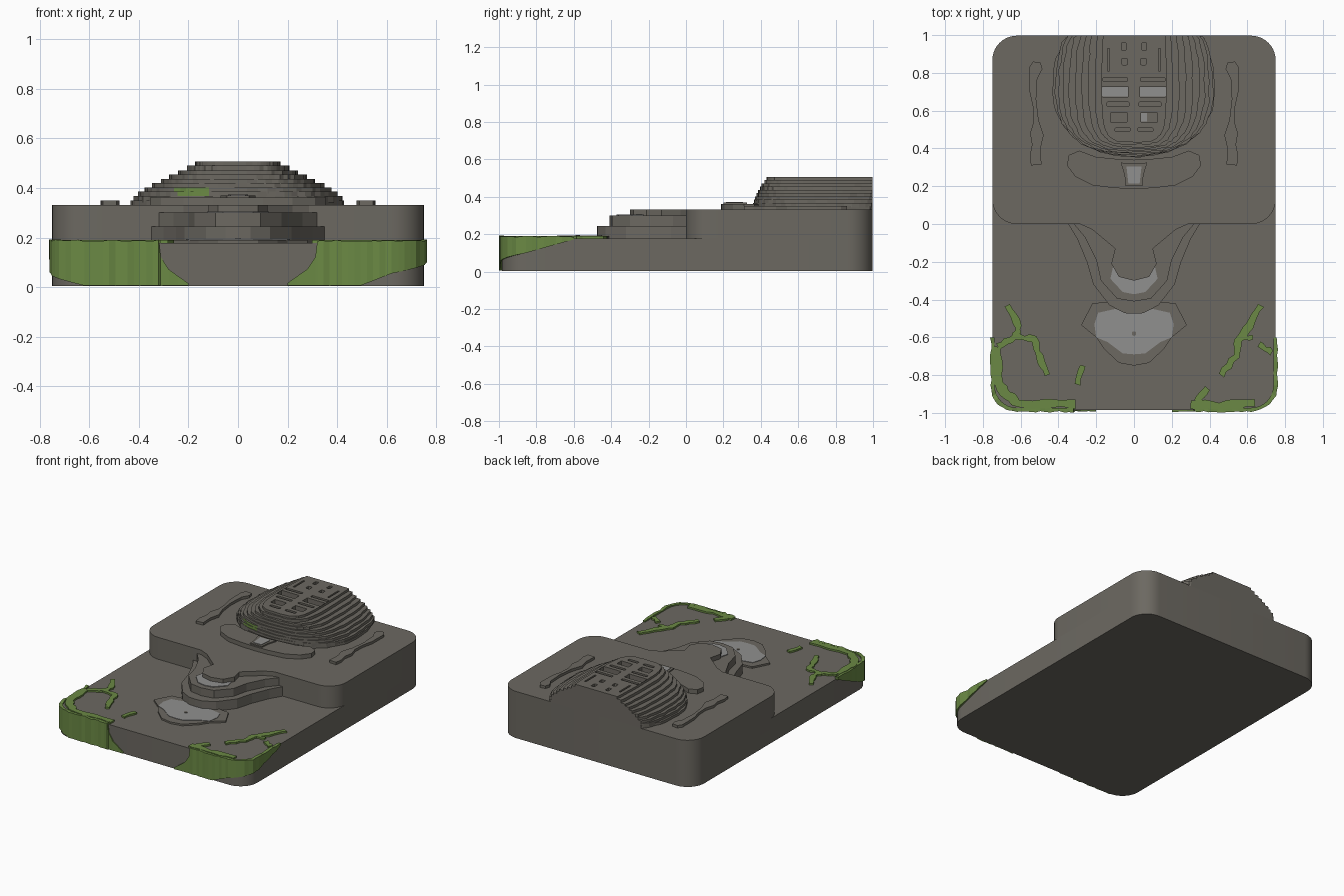
import bpy, bmesh, math, random
from mathutils import Vector

if "Cube" in bpy.data.objects:
    bpy.data.objects.remove(bpy.data.objects["Cube"])
random.seed(4)


def material(name, rgb):
    m = bpy.data.materials.new(name)
    m.diffuse_color = (*rgb, 1)
    m.use_nodes = True
    m.node_tree.nodes["Principled BSDF"].inputs["Base Color"].default_value = m.diffuse_color
    return m


STONE = material("dark stone", (0.150, 0.140, 0.120))
PALE = material("pale stone", (0.28, 0.28, 0.275))
MOSS = material("moss green", (0.145, 0.25, 0.058))


def finish(name, bm, mats):
    bmesh.ops.recalc_face_normals(bm, faces=bm.faces[:])
    me = bpy.data.meshes.new(name)
    bm.to_mesh(me)
    bm.free()
    for m in mats:
        me.materials.append(m)
    ob = bpy.data.objects.new(name, me)
    bpy.context.collection.objects.link(ob)
    return ob


def add_prism(bm, pts, z0, z1):
    lo = [bm.verts.new((x, y, z0)) for x, y in pts]
    hi = [bm.verts.new((x, y, z1)) for x, y in pts]
    bm.faces.new(lo)
    bm.faces.new(hi)
    n = len(pts)
    for i in range(n):
        j = (i + 1) % n
        bm.faces.new((lo[i], lo[j], hi[j], hi[i]))


def prism(name, pts, z0, z1, mat=STONE):
    bm = bmesh.new()
    add_prism(bm, pts, z0, z1)
    return finish(name, bm, [mat])


def mirrored(half):
    return half + [(-x, y) for x, y in reversed(half) if x > 1e-6]


def rounded(x0, x1, y0, y1, r, n=10):
    pts = []
    for cx, cy, a in ((x1 - r, y1 - r, 0), (x0 + r, y1 - r, 90),
                      (x0 + r, y0 + r, 180), (x1 - r, y0 + r, 270)):
        for i in range(n + 1):
            t = math.radians(a + 90 * i / n)
            pts.append((cx + r * math.cos(t), cy + r * math.sin(t)))
    return pts


# stone slabs
for nm, y0, z0, z1 in (("lower_slab", -0.985, 0.004, 0.178), ("upper_slab", 0.0, 0.1, 0.332)):
    ob = prism(nm, rounded(-0.75, 0.75, y0, 0.997, 0.13), z0, z1)
    for p in ob.data.polygons:
        p.use_smooth = abs(p.normal.z) < 0.5
    bpy.context.view_layer.objects.active = ob
    ob.select_set(True)
    bpy.ops.object.shade_smooth_by_angle(angle=math.radians(35))
    ob.select_set(False)


# stepped dome, cut flush with the back wall
def tier_outline(w, front, e):
    pts, n = [], 72
    for i in range(n):
        t = 2 * math.pi * (i + 0.5) / n
        c, s = math.cos(t), math.sin(t)
        k = 1 + random.uniform(-0.012, 0.012)
        x = math.copysign(abs(c) ** (2 / e), c) * w * k
        y = math.copysign(abs(s) ** (2 / e), s) * k
        y = 0.72 + y * (0.46 if s > 0 else 0.72 - front)
        pts.append((x, min(y, 0.997)))
    # drop the redundant points along the flat back
    back = [i for i, p in enumerate(pts) if p[1] >= 0.997]
    return [p for i, p in enumerate(pts) if i not in back[1:-1]]


tiers = [(0.35, 0.43, 0.355), (0.367, 0.42, 0.36), (0.385, 0.40, 0.366), (0.402, 0.375, 0.372),
         (0.42, 0.345, 0.38), (0.437, 0.31, 0.388), (0.455, 0.275, 0.396), (0.47, 0.24, 0.405),
         (0.49, 0.205, 0.42), (0.506, 0.172, 0.432)]
bm = bmesh.new()
for i, (z, w, f) in enumerate(tiers[:8]):
    add_prism(bm, tier_outline(w, f, 2.2 + i * 0.15), z - 0.025, z)
dome = finish("dome_tiers", bm, [STONE, MOSS])
for p in dome.data.polygons:
    c = p.center
    if -0.25 < c.x < -0.13 and 0.355 < c.z < 0.405 and c.y < 0.6 and abs(p.normal.z) < 0.5:
        p.material_index = 1

# carved cells in the dome cap
cells = []
for s in (-1, 1):
    cells += [(s * 0.1, 0.70, 0.14, 0.055), (s * 0.1, 0.765, 0.13, 0.02),
              (s * 0.085, 0.635, 0.12, 0.02), (s * 0.08, 0.565, 0.09, 0.05),
              (s * 0.06, 0.50, 0.08, 0.02), (s * 0.05, 0.86, 0.03, 0.035),
              (s * 0.055, 0.94, 0.025, 0.04), (s * 0.135, 0.87, 0.012, 0.12)]
bm = bmesh.new()
for x, y, w, d in cells:
    add_prism(bm, rounded(x - w / 2, x + w / 2, y - d / 2, y + d / 2, 0.005, 2), 0.4705, 0.55)
cutter = finish("cell_cutter", bm, [STONE])
cutter.hide_render = True
cutter.hide_viewport = True
for i, (z, w, f) in enumerate(tiers[8:]):
    cap = prism("dome_cap_%d" % (i + 1), tier_outline(w, f, 3.5 + i * 0.3), 0.46, z)
    mod = cap.modifiers.new("cells", 'BOOLEAN')
    mod.operation = 'DIFFERENCE'
    mod.object = cutter
for x in (-0.1, 0.1):
    prism("pale_cell_floor", rounded(x - 0.069, x + 0.069, 0.674, 0.726, 0.005, 2), 0.468, 0.474, PALE)
prism("small_pale_cell_floor", rounded(0.037, 0.07, 0.542, 0.588, 0.005, 2), 0.468, 0.474, PALE)

# crescent plate in front of the dome, with its framed pale inset
prism("crescent_plate", mirrored([(0, 0.187), (0.1, 0.19), (0.22, 0.205), (0.31, 0.25), (0.355, 0.31),
      (0.345, 0.365), (0.29, 0.388), (0.2, 0.355), (0.1, 0.345), (0, 0.34)]), 0.32, 0.362)
prism("inset_frame", mirrored([(0, 0.2), (0.045, 0.2), (0.05, 0.26), (0.07, 0.325), (0, 0.32)]), 0.33, 0.37)
prism("pale_inset", mirrored([(0, 0.215), (0.03, 0.215), (0.04, 0.305), (0, 0.305)]), 0.365, 0.373, PALE)

# raised bars on either side of the dome
bar = [(0.49, 0.315), (0.545, 0.31), (0.552, 0.36), (0.54, 0.42), (0.55, 0.48), (0.532, 0.54),
       (0.535, 0.62), (0.553, 0.70), (0.555, 0.83), (0.535, 0.86), (0.495, 0.855), (0.485, 0.82),
       (0.512, 0.77), (0.518, 0.66), (0.505, 0.55), (0.478, 0.47), (0.495, 0.40)]
for s in (-1, 1):
    prism("side_bar", [(s * x, y) for x, y in bar], 0.32, 0.35)

# stepped spout running down from the upper slab
prism("spout_step_low", mirrored([(0.36, 0.02), (0.30, -0.08), (0.25, -0.2), (0.215, -0.32),
      (0.13, -0.43), (0.05, -0.472), (0, -0.475)]), 0.17, 0.245)
prism("spout_step_mid", mirrored([(0.335, 0.02), (0.26, -0.07), (0.2, -0.19), (0.175, -0.3),
      (0.09, -0.395), (0, -0.41)]), 0.17, 0.30)
prism("spout_top", mirrored([(0.33, 0.02), (0.22, -0.03), (0.1, -0.13), (0.12, -0.21),
      (0.08, -0.28), (0, -0.3)]), 0.17, 0.332)
prism("pale_spout_lip", mirrored([(0.105, -0.2), (0.125, -0.29), (0.06, -0.36), (0, -0.372)]),
      0.298, 0.305, PALE)

# pool below the spout
prism("pool_rim", mirrored([(0, -0.75), (0.08, -0.735), (0.16, -0.66), (0.2, -0.6), (0.28, -0.535),
      (0.22, -0.42), (0.12, -0.41), (0, -0.45)]), 0.17, 0.19)
prism("pool_floor", mirrored([(0, -0.69), (0.06, -0.685), (0.14, -0.625), (0.2, -0.6), (0.21, -0.53),
      (0.19, -0.47), (0.1, -0.45), (0, -0.475)]), 0.186, 0.193, PALE)
prism("pool_stud", rounded(-0.012, 0.012, -0.592, -0.568, 0.0115, 3), 0.19, 0.196)


# moss on the top of the lower slab, as ragged ribbons
def ribbon(name, path, width):
    left, right = [], []
    pts = [Vector(p) for p in path]
    fine = [a.lerp(b, k / 4) for a, b in zip(pts, pts[1:]) for k in range(4)] + [pts[-1]]
    for i, p in enumerate(fine):
        d = (fine[min(i + 1, len(fine) - 1)] - fine[max(i - 1, 0)]).normalized()
        n = Vector((-d.y, d.x))
        left.append(tuple(p + n * width * random.uniform(0.3, 0.7)))
        right.append(tuple(p - n * width * random.uniform(0.3, 0.7)))
    prism(name, left + right[::-1], 0.17, 0.19, MOSS)


for path, w in (
        ([(-0.67, -0.43), (-0.61, -0.54), (-0.63, -0.60), (-0.72, -0.65)], 0.035),
        ([(-0.63, -0.60), (-0.53, -0.61), (-0.50, -0.70), (-0.46, -0.80)], 0.035),
        ([(-0.72, -0.65), (-0.725, -0.8), (-0.69, -0.89), (-0.61, -0.95), (-0.31, -0.95)], 0.045),
        ([(-0.27, -0.75), (-0.30, -0.85)], 0.03),
        ([(0.67, -0.43), (0.61, -0.54), (0.55, -0.62), (0.54, -0.70), (0.46, -0.80)], 0.035),
        ([(0.55, -0.61), (0.63, -0.60)], 0.025),
        ([(0.66, -0.64), (0.73, -0.68)], 0.035),
        ([(0.30, -0.955), (0.45, -0.965), (0.64, -0.945)], 0.045),
        ([(0.33, -0.94), (0.39, -0.87)], 0.03)):
    ribbon("moss_ribbon", path, w)


# moss hanging down the slab walls: knots of (x, y, low z, high z)
def wall_moss(name, s, rows):
    bm = bmesh.new()
    prev = None
    for x, y, lo, hi in rows:
        centre = Vector((s * min(x, 0.62), max(y, -0.855)))
        out = (Vector((s * x, y)) - centre).normalized()
        o = Vector((s * x, y)) + out * random.uniform(0.004, 0.014)
        i = Vector((s * x, y)) - out * 0.012
        hi += random.uniform(-0.003, 0.005)
        ring = [bm.verts.new((*o, lo)), bm.verts.new((*o, hi)),
                bm.verts.new((*i, hi)), bm.verts.new((*i, lo))]
        if prev:
            for k in range(4):
                m = (k + 1) % 4
                bm.faces.new((prev[k], prev[m], ring[m], ring[k]))
        else:
            bm.faces.new(ring)
        prev = ring
    bm.faces.new(prev)
    finish(name, bm, [MOSS])


def wall_rows(side_lo, front_lo):
    rows = []
    for k in range(9):                                   # side wall
        y = -0.60 - 0.255 * k / 8
        rows.append((0.75, y, 0.172 + (side_lo - 0.172) * k / 8, 0.187))
    for k in range(1, 9):                                # rounded corner
        a = math.radians(90 * k / 8)
        lo = side_lo + (front_lo - side_lo) * k / 8
        rows.append((0.62 + 0.13 * math.cos(a), -0.855 - 0.13 * math.sin(a), lo, 0.187))
    for k in range(1, 13):                               # front wall
        x = 0.62 - 0.30 * k / 12
        lo = front_lo + (0.006 - front_lo) * min(1, k / 5)
        rows.append((x, -0.985, lo, 0.187))
    return rows + [(0.312, -0.985, 0.006, 0.12), (0.28, -0.985, 0.006, 0.075),
                   (0.24, -0.985, 0.006, 0.04), (0.20, -0.985, 0.006, 0.014)]


wall_moss("moss_wall_left", -1, wall_rows(0.06, 0.006))
wall_moss("moss_wall_right", 1, wall_rows(0.10, 0.055))
